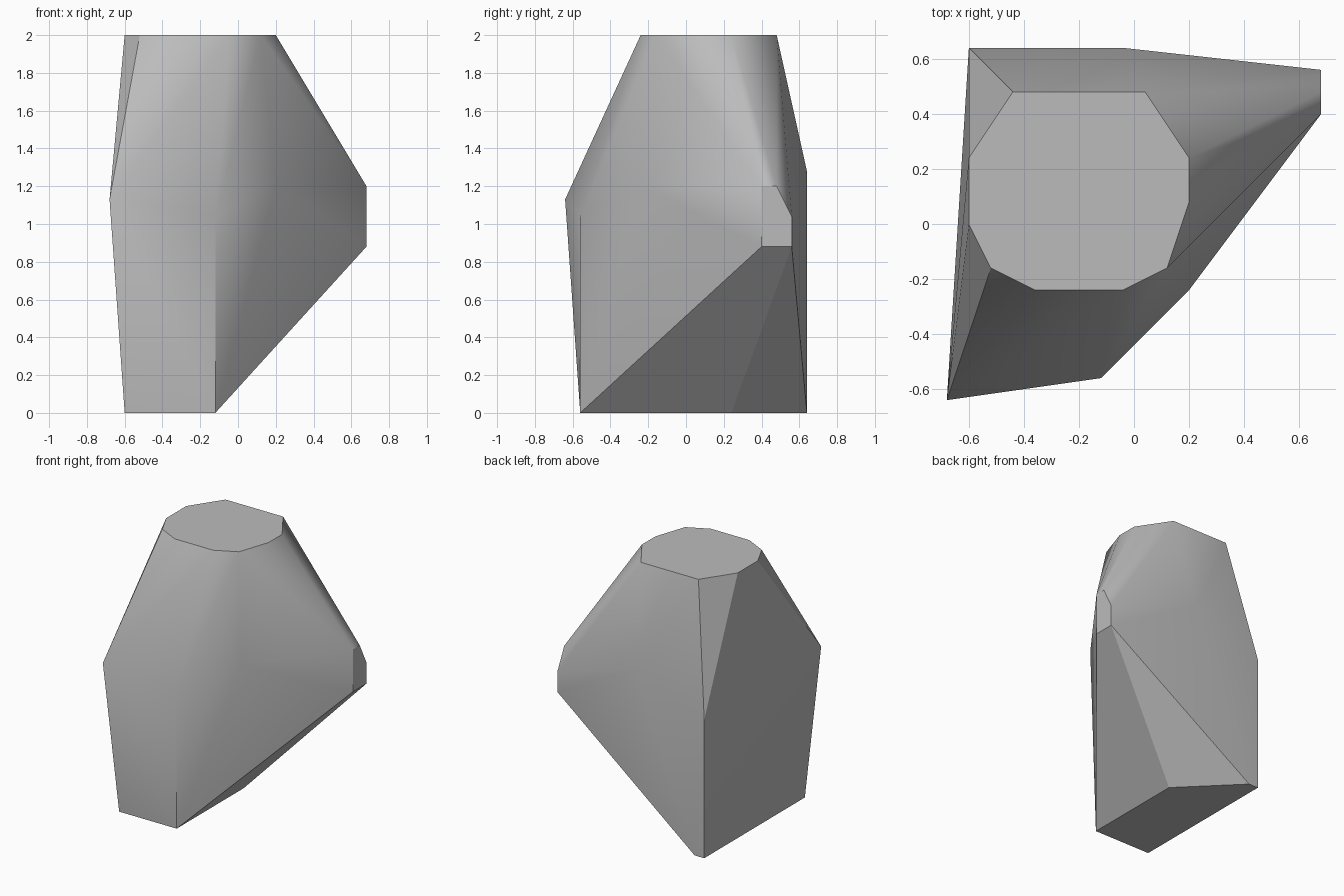
import bpy, bmesh, math

cube = bpy.data.objects.get("Cube")
if cube:
    bpy.data.objects.remove(cube, do_unlink=True)

# One plain grey material
grey = bpy.data.materials.new("plain grey")
grey.use_nodes = True
colour = (0.5, 0.5, 0.5, 1)
grey.diffuse_color = colour
grey.node_tree.nodes["Principled BSDF"].inputs["Base Color"].default_value = colour

# Outline of the flat top
top = [(-.44, .48), (.04, .48), (.2, .24), (.2, .08), (.12, -.16),
       (-.04, -.24), (-.36, -.24), (-.52, -.16), (-.6, 0), (-.6, .24)]
# Outline of the foot
foot = [(-.6, -.56), (-.12, -.56), (-.12, .24), (-.52, .64), (-.6, .64)]
# Small flat end of the side bulge (y, z)
tip = [(.4, .88), (.56, .88), (.56, 1.04), (.48, 1.2), (.4, 1.2)]
# Widest corners of the body
waist = [(-.68, -.64, 1.13), (-.12, -.56, 1.04), (.2, -.24, 1.2),
         (-.04, .64, 1.28), (-.6, .64, 1.04)]

points = ([(x, y, 2) for x, y in top] + [(x, y, 0) for x, y in foot]
          + [(.68, y, z) for y, z in tip] + waist)

# Wrap the outlines in one convex skin
bm = bmesh.new()
for p in points:
    bm.verts.new(p)
hull = bmesh.ops.convex_hull(bm, input=bm.verts[:])
spare = {g for key in ("geom_interior", "geom_unused") for g in hull[key]
         if isinstance(g, bmesh.types.BMVert)}
bmesh.ops.delete(bm, geom=list(spare), context='VERTS')
bmesh.ops.dissolve_limit(bm, angle_limit=math.radians(1),
                         verts=bm.verts[:], edges=bm.edges[:])
bmesh.ops.recalc_face_normals(bm, faces=bm.faces[:])

mesh = bpy.data.meshes.new("faceted_block")
bm.to_mesh(mesh)
bm.free()
mesh.materials.append(grey)
block = bpy.data.objects.new("faceted_block", mesh)
bpy.context.collection.objects.link(block)

# Soft shading over shallow creases, sharp at the main edges
bpy.ops.object.select_all(action='DESELECT')
block.select_set(True)
bpy.context.view_layer.objects.active = block
bpy.ops.object.shade_smooth_by_angle(angle=math.radians(30))
